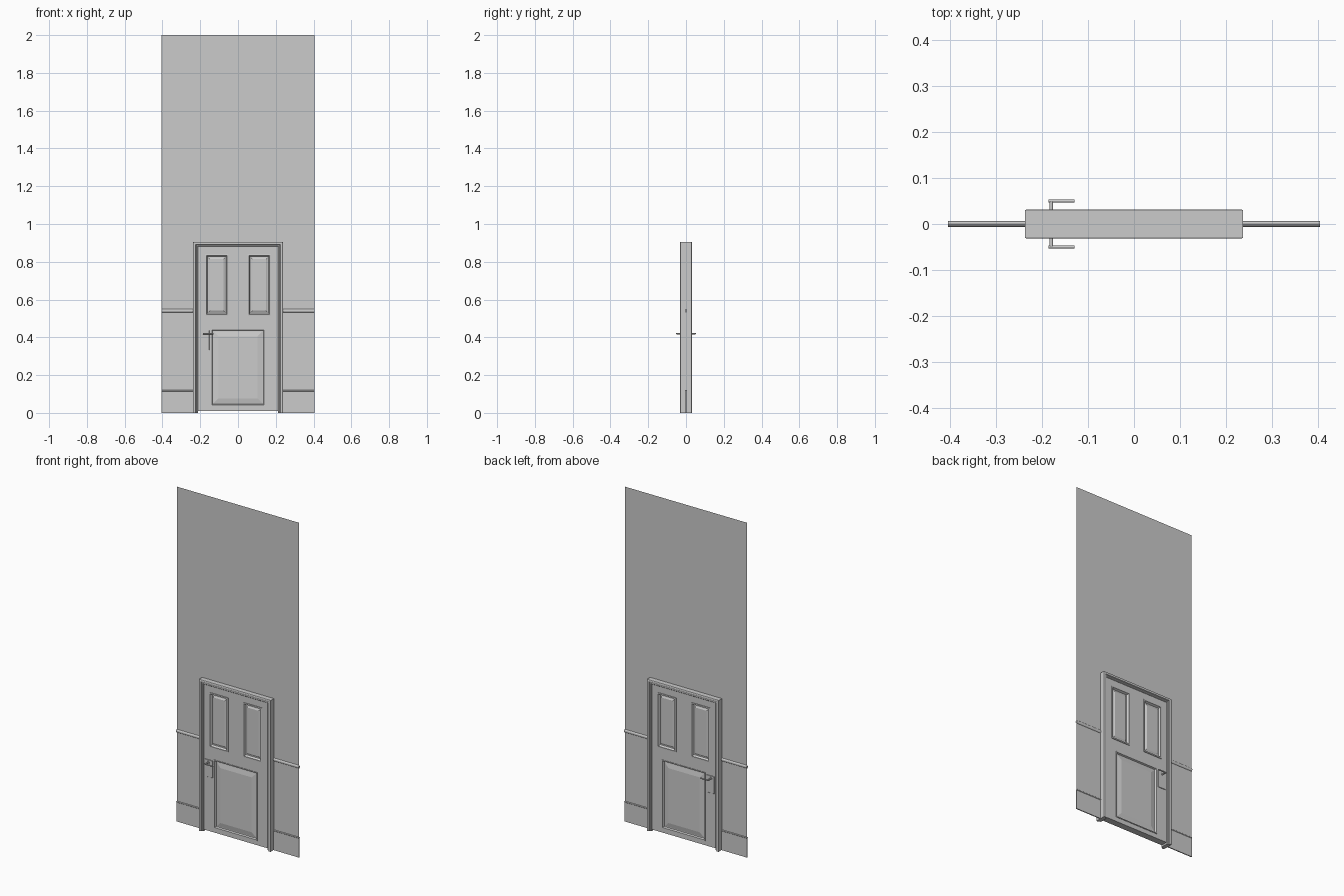
import bpy, bmesh, math

if "Cube" in bpy.data.objects:
    bpy.data.objects.remove(bpy.data.objects["Cube"])

HALF_WALL = 0.405
OPEN_X, OPEN_Z = 0.212, 0.88     # clear opening inside the frame


def make(name, verts, faces, mirror=(False, False, False), smooth=False):
    me = bpy.data.meshes.new(name)
    me.from_pydata(verts, [], faces)
    bm = bmesh.new()
    bm.from_mesh(me)
    bmesh.ops.remove_doubles(bm, verts=bm.verts, dist=1e-5)
    bmesh.ops.recalc_face_normals(bm, faces=bm.faces)
    bm.to_mesh(me)
    bm.free()
    ob = bpy.data.objects.new(name, me)
    bpy.context.collection.objects.link(ob)
    if any(mirror):
        m = ob.modifiers.new("mirror", 'MIRROR')
        m.use_axis = mirror
        m.merge_threshold = 1e-5
    if smooth:
        bpy.context.view_layer.objects.active = ob
        ob.select_set(True)
        bpy.ops.object.shade_smooth_by_angle(angle=math.radians(40))
        ob.select_set(False)
    return ob


def loft(name, rings, **kw):
    """Skin closed rings and cap both ends."""
    n = len(rings[0])
    verts = [p for r in rings for p in r]
    faces = [(k * n + i, k * n + (i + 1) % n, (k + 1) * n + (i + 1) % n, (k + 1) * n + i)
             for k in range(len(rings) - 1) for i in range(n)]
    faces += [tuple(range(n)), tuple(range(len(verts) - n, len(verts)))]
    return make(name, verts, faces, **kw)


# Wall: a single sheet with a doorway cut out
a, h = 0.225, 0.893
make("wall",
     [(-HALF_WALL, 0, 0), (-a, 0, 0), (-a, 0, h), (a, 0, h), (a, 0, 0), (HALF_WALL, 0, 0),
      (HALF_WALL, 0, h), (HALF_WALL, 0, 2), (-HALF_WALL, 0, 2), (-HALF_WALL, 0, h)],
     [(0, 1, 2, 9), (4, 5, 6, 3), (9, 2, 3, 6, 7, 8)])

# Skirting and chair rail: closed profiles (y, z) run along the wall on both sides of the door
skirting = [(-0.003, 0), (-0.003, 0.114), (-0.005, 0.116), (-0.005, 0.119), (-0.003, 0.121),
            (0.003, 0.121), (0.005, 0.119), (0.005, 0.116), (0.003, 0.114), (0.003, 0)]
rail = [(0.006 * math.cos(t), 0.541 + 0.009 * math.sin(t))
        for t in (i * math.tau / 12 for i in range(12))]
for name, prof in (("skirting_board", skirting), ("chair_rail", rail)):
    loft(name, [[(x, y, z) for y, z in prof] for x in (0.23, HALF_WALL)],
         mirror=(True, False, False), smooth=name == "chair_rail")

# Door frame: moulded profile (outward offset, y) swept with mitred corners
half = [(0, -0.019), (0, -0.022), (0.003, -0.025), (0.009, -0.025), (0.012, -0.031),
        (0.015, -0.032), (0.022, -0.032), (0.025, -0.030)]
prof = half + [(u, -y) for u, y in reversed(half)]
loft("door_frame", [[(sx * (OPEN_X + u), y, top * (OPEN_Z + u)) for u, y in prof]
                    for sx, top in ((-1, 0), (-1, 1), (1, 1), (1, 0))])

# Door leaf: flat face around three moulded panels, mirrored front to back
FACE_Y, BOTTOM = -0.02, 0.01
upper = [(0, 0), (0, -0.004), (0.007, -0.005), (0.013, 0.007), (0.018, 0.007), (0.026, 0.003)]
lower = [(0, 0), (0, -0.003), (0.005, -0.003), (0.009, 0.006), (0.014, 0.006), (0.04, 0.001)]
panels = [(-0.174, -0.05, 0.515, 0.84, upper), (0.05, 0.174, 0.515, 0.84, upper),
          (-0.143, 0.143, 0.037, 0.445, lower)]
xs = sorted({-OPEN_X, OPEN_X} | {p[i] for p in panels for i in (0, 1)})
zs = sorted({BOTTOM, OPEN_Z} | {p[i] for p in panels for i in (2, 3)})
verts, faces = [], []


def quad(*pts):
    faces.append(tuple(range(len(verts), len(verts) + len(pts))))
    verts.extend(pts)


def rect(x0, x1, z0, z1, y):
    return [(x0, y, z0), (x1, y, z0), (x1, y, z1), (x0, y, z1)]


for x0, x1 in zip(xs, xs[1:]):
    for z0, z1 in zip(zs, zs[1:]):
        cx, cz = (x0 + x1) / 2, (z0 + z1) / 2
        if not any(p[0] < cx < p[1] and p[2] < cz < p[3] for p in panels):
            quad(*rect(x0, x1, z0, z1, FACE_Y))
for x0, x1, z0, z1, steps in panels:
    rings = [rect(x0 + i, x1 - i, z0 + i, z1 - i, FACE_Y + d) for i, d in steps]
    for r, s in zip(rings, rings[1:]):
        for i in range(4):
            j = (i + 1) % 4
            quad(r[i], r[j], s[j], s[i])
    quad(*rings[-1])
outer, mid = (rect(-OPEN_X, OPEN_X, BOTTOM, OPEN_Z, y) for y in (FACE_Y, 0))
for i in range(4):
    j = (i + 1) % 4
    quad(outer[i], mid[i], mid[j], outer[j])
make("door_leaf", verts, faces, mirror=(False, True, False))

# Handle plate on each face, with a slight chamfer
loft("handle_plate", [rect(-0.202 + c, -0.152 - c, 0.333 + c, 0.436 - c, y)
                      for c, y in ((0, -0.019), (0, -0.0225), (0.001, -0.0235))],
     mirror=(False, True, False))


# Handle: spindle, collar and lever
def rod(name, x, y, length, radius, axis):
    ring = [(radius * math.cos(t), radius * math.sin(t))
            for t in (i * math.tau / 16 for i in range(16))]
    if axis == 'y':
        rings = [[(x + p, y + s, 0.42 + q) for p, q in ring] for s in (0, length)]
    else:
        rings = [[(x + s, y + p * 0.8, 0.42 + q) for p, q in ring] for s in (0, length)]
    loft(name, rings, mirror=(False, True, False), smooth=True)


rod("handle_collar", -0.18, -0.027, 0.006, 0.008, 'y')
rod("handle_spindle", -0.18, -0.05, 0.03, 0.004, 'y')
rod("handle_lever", -0.186, -0.05, 0.056, 0.004, 'x')
